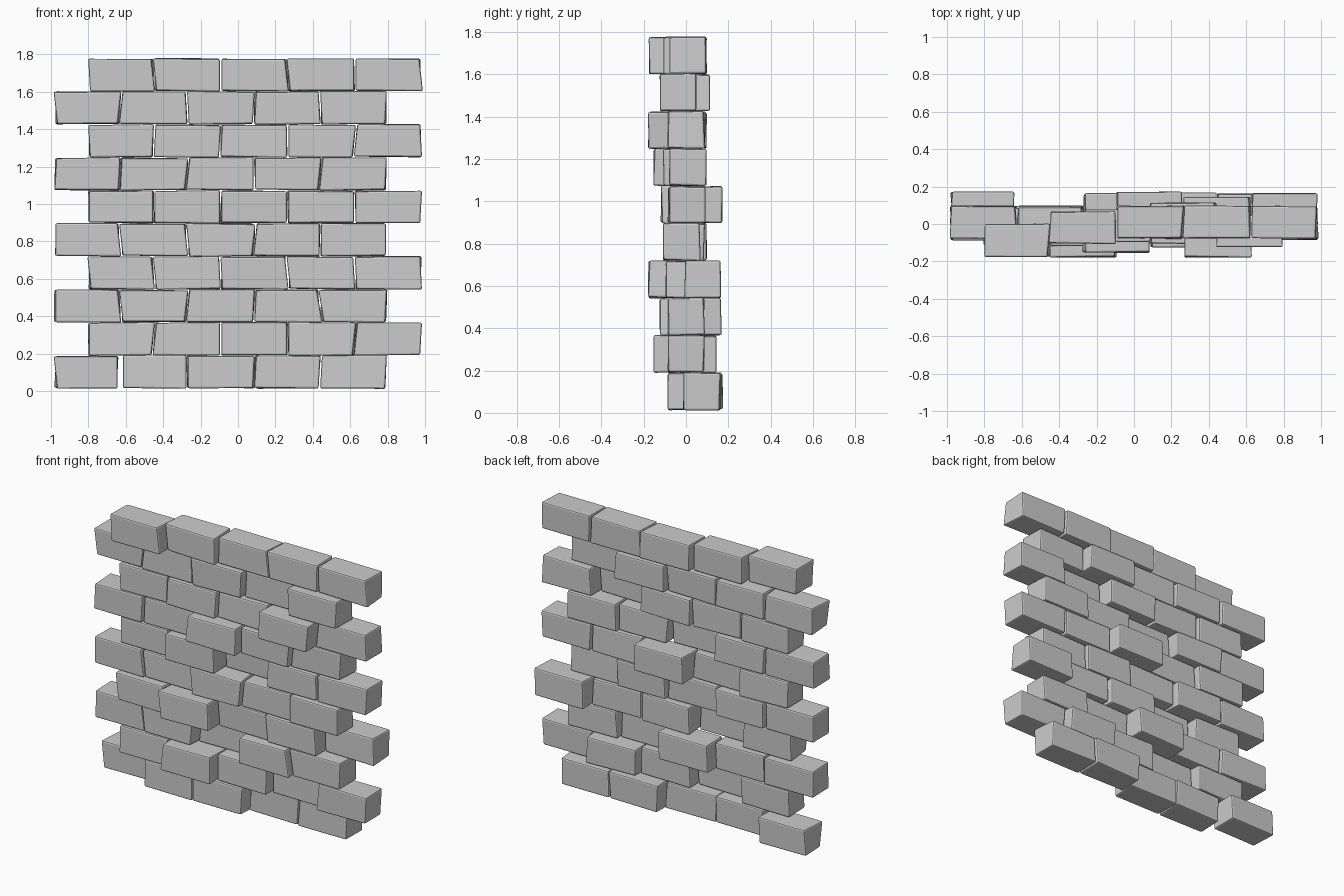
import bpy, bmesh, random

if "Cube" in bpy.data.objects:
    bpy.data.objects.remove(bpy.data.objects["Cube"])
random.seed(4)

COLS, DEPTH, PITCH = 5, 0.172, 0.1765
GAP = 0.004

# Depth offset of each brick (hundredths), bottom row first
SHIFT = [
    (8.5, 0, 0, 8, 7.5), (0, -6.5, 0, 5.5, 0), (1, 0, 8, -4, 0),
    (-3, -9, 1, -1, 8), (0, 1, -2, 0, -2), (1, -3, 8.6, 0, 0.5),
    (0, 1, -6.5, -2, 1), (0, -1, 1, -9, 0), (1, 0, -1, 3, -4),
    (-8.7, -2, 1, 1, 1)]
# Lean of each upright joint, top minus bottom (hundredths)
LEAN = [
    (-2, 0, 0, 1, 1, 1), (0, 2, 0, 0, 2, 1), (0, -2, 2, 1, -3, 1),
    (-2, -2, -1, -2, -1, -1), (0, -2, -2, 2, 0, 0), (0, 0, 0, 0, 0, 1),
    (1, 1, 2, 0, 2, 1), (-1, 1, 1, 0, 2, -1), (-2, 2, -1, 1, -1, 1),
    (-1, -2, 0, -2, 0, -2)]


def jit(a):
    return random.uniform(-a, a)


def brick(name, x0, x1, lean0, lean1, y, z0, z1):
    """Slightly skewed box with a narrow softened edge."""
    bm = bmesh.new()
    bmesh.ops.create_cube(bm, size=1)
    for v in bm.verts:
        right, back, top = v.co.x > 0, v.co.y > 0, v.co.z > 0
        lean = lean1 if right else lean0
        side = 0.5 if top else -0.5
        x = (x1 if right else x0) + (jit(0.008) if back else side * lean)
        v.co = (x, y + (DEPTH / 2 if back else -DEPTH / 2) + jit(0.004),
                (z1 if top else z0) + jit(0.004))
    bmesh.ops.bevel(bm, geom=bm.edges[:], offset=0.009, segments=2,
                    profile=0.5, affect='EDGES')
    me = bpy.data.meshes.new(name)
    bm.to_mesh(me)
    bm.free()
    ob = bpy.data.objects.new(name, me)
    bpy.context.collection.objects.link(ob)


# Staggered courses of bricks
for r, (shifts, leans) in enumerate(zip(SHIFT, LEAN)):
    if r % 2:
        joints = [-0.80, -0.45, -0.093, 0.265, 0.625, 0.983]
    else:
        joints = [-0.98, -0.63, -0.272, 0.088, 0.44, 0.795]
    z0 = 0.015 + r * PITCH
    for c in range(COLS):
        gap = 0.014 if r == 0 and c < 2 else GAP
        brick(f"brick_row{r}_{c}",
              joints[c] + (gap if c == 1 else GAP),
              joints[c + 1] - (gap if c == 0 else GAP),
              leans[c] / 100, leans[c + 1] / 100,
              shifts[c] / 100, z0, z0 + PITCH - 0.003)
